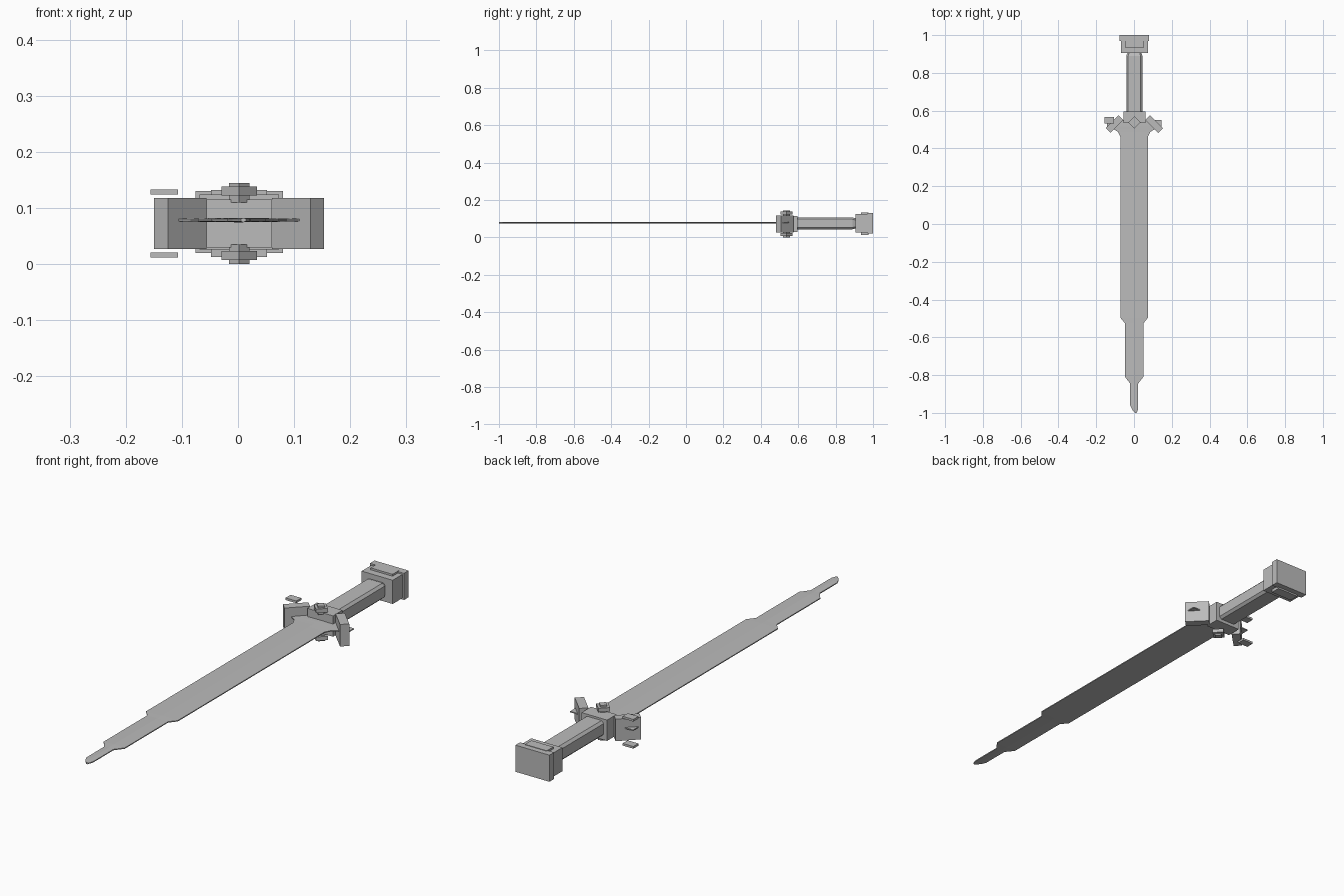
import bpy, bmesh, math
from mathutils import Matrix, Vector

if "Cube" in bpy.data.objects:
    bpy.data.objects.remove(bpy.data.objects["Cube"])

steel = bpy.data.materials.new("plain grey")
steel.use_nodes = True
GREY = (0.5, 0.5, 0.5, 1)
steel.diffuse_color = GREY
steel.node_tree.nodes["Principled BSDF"].inputs["Base Color"].default_value = GREY

MID = 0.0725   # height of the hilt axis
CX = 0.002     # sideways centre of the hilt


def finish(name, bm):
    bmesh.ops.recalc_face_normals(bm, faces=bm.faces)
    mesh = bpy.data.meshes.new(name)
    bm.to_mesh(mesh)
    bm.free()
    mesh.materials.append(steel)
    obj = bpy.data.objects.new(name, mesh)
    bpy.context.collection.objects.link(obj)
    return obj


def box(name, centre, size, turn=0):
    bm = bmesh.new()
    bmesh.ops.create_cube(bm, size=1)
    place = (Matrix.Translation(Vector(centre)) @ Matrix.Rotation(math.radians(turn), 4, "Z")
             @ Matrix.Diagonal((*size, 1)))
    bmesh.ops.transform(bm, matrix=place, verts=bm.verts)
    return finish(name, bm)


def loft(name, rings):
    bm = bmesh.new()
    loops = [[bm.verts.new(p) for p in ring] for ring in rings]
    n = len(loops[0])
    for a, b in zip(loops, loops[1:]):
        for i in range(n):
            j = (i + 1) % n
            bm.faces.new((a[i], a[j], b[j], b[i]))
    bm.faces.new(loops[0])
    bm.faces.new(loops[-1])
    return finish(name, bm)


# Blade: stations of y, left edge, right edge, with a faint central ridge
stations = [(0.55, -0.143, 0.145), (0.515, -0.143, 0.145), (0.503, -0.11, 0.112),
            (0.488, -0.085, 0.087), (0.46, -0.071, 0.073), (-0.498, -0.071, 0.073),
            (-0.508, -0.062, 0.064), (-0.527, -0.047, 0.049), (-0.81, -0.047, 0.049),
            (-0.845, -0.02, 0.022), (-0.96, -0.02, 0.022), (-0.982, -0.01, 0.021),
            (-1.0, 0.005, 0.014)]
BLADE_Z, EDGE, RIDGE = 0.0785, 0.002, 0.004
loft("blade", [[(l, y, BLADE_Z - EDGE), ((l + r) / 2, y, BLADE_Z - RIDGE),
                (r, y, BLADE_Z - EDGE), (r, y, BLADE_Z + EDGE),
                ((l + r) / 2, y, BLADE_Z + RIDGE), (l, y, BLADE_Z + EDGE)]
               for y, l, r in stations])

# Guard: central block and two swept wings
box("guard_block", (CX, 0.565, MID), (0.117, 0.062, 0.086))
for side, label in ((-1, "right"), (1, "left")):
    box("guard_wing_" + label, (CX + side * 0.105, 0.529, MID),
        (0.097, 0.035, 0.091), -45 * side)

# Diamond studs and loose plates, above and below
for face, label in ((1, "upper"), (-1, "lower")):
    box("stud_neck_" + label, (CX, 0.538, MID + face * 0.055), (0.026, 0.026, 0.035), 45)
    box("stud_head_" + label, (CX, 0.538, MID + face * 0.0575), (0.045, 0.045, 0.016), 45)
    box("loose_plate_" + label, (-0.131, 0.549, MID + face * 0.056), (0.049, 0.033, 0.009))


# Grip: chamfered bar with a narrowed end
def grip_ring(y, w, h, c):
    quarter = [(w, h - c), (w - c, h)]
    pts = quarter + [(-x, z) for x, z in reversed(quarter)]
    pts += [(-x, -z) for x, z in pts]
    return [(CX + x, y, 0.075 + z) for x, z in pts]


loft("grip", [grip_ring(0.585, 0.043, 0.032, 0.01), grip_ring(0.89, 0.043, 0.032, 0.01),
              grip_ring(0.912, 0.034, 0.025, 0.008)])

# Pommel: front block, wider end slab and raised plate through both faces
box("pommel_block", (CX, 0.942, 0.075), (0.142, 0.072, 0.098))
box("pommel_slab", (CX, 0.985, 0.075), (0.156, 0.03, 0.11))
box("pommel_plate", (CX, 0.956, MID), (0.1, 0.042, 0.119))
